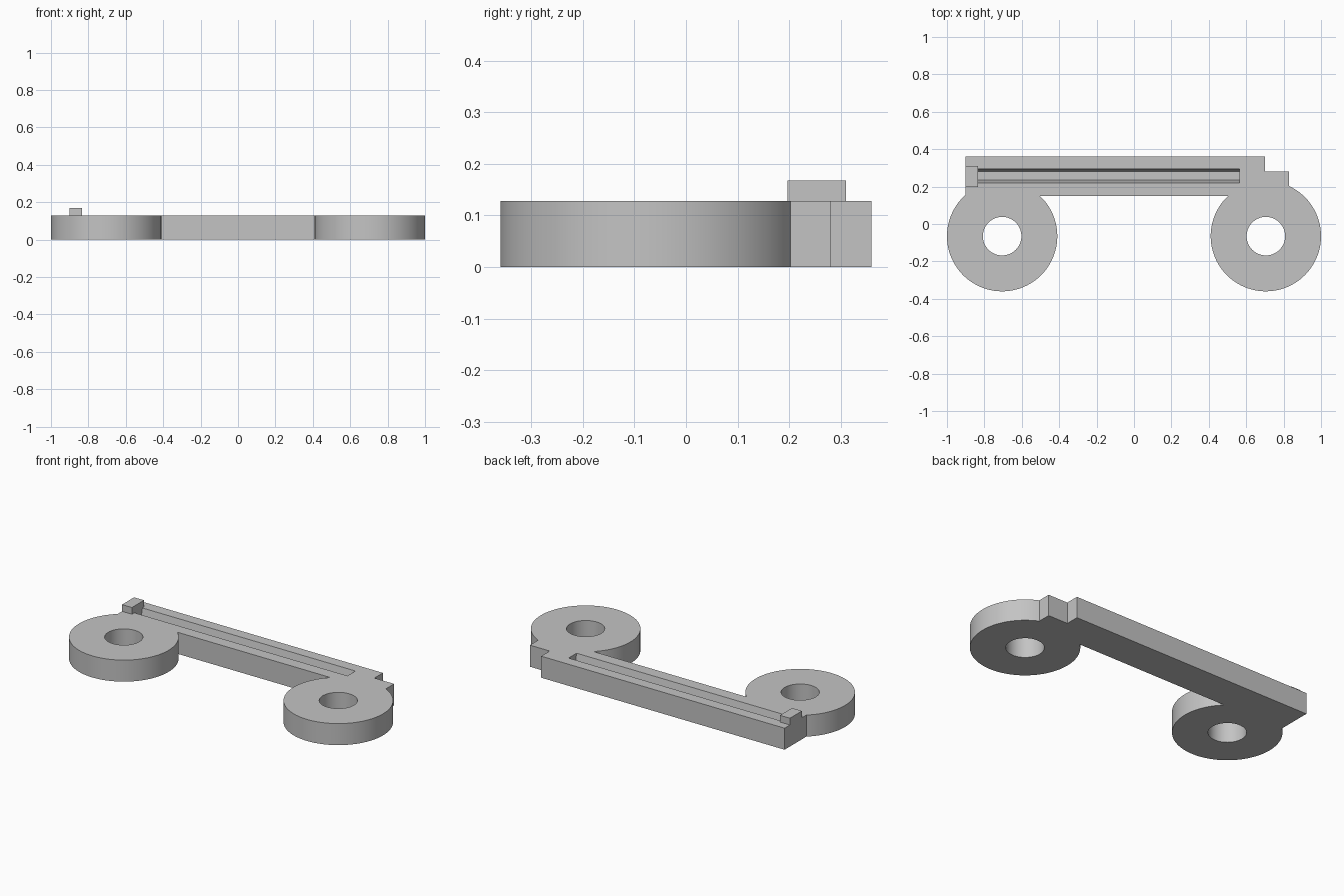
import bpy, bmesh
from math import acos, asin, pi, cos, sin, radians
from mathutils import Vector

cube = bpy.data.objects.get("Cube")
if cube:
    bpy.data.objects.remove(cube, do_unlink=True)

THICK = 0.128                          # plate thickness
DISC_X, DISC_Y, DISC_R, HOLE_R = 0.705, -0.065, 0.295, 0.103

grey = bpy.data.materials.new("plain_grey")
grey.use_nodes = True
colour = (0.55, 0.55, 0.55, 1)
grey.diffuse_color = colour
grey.node_tree.nodes["Principled BSDF"].inputs["Base Color"].default_value = colour


def prism(name, profile, sweep):
    """Extrude a closed 3D profile along a vector."""
    bm = bmesh.new()
    face = bm.faces.new([bm.verts.new(p) for p in profile])
    swept = bmesh.ops.extrude_face_region(bm, geom=[face])["geom"]
    bmesh.ops.translate(bm, vec=Vector(sweep),
                        verts=[g for g in swept if isinstance(g, bmesh.types.BMVert)])
    bmesh.ops.recalc_face_normals(bm, faces=bm.faces)
    mesh = bpy.data.meshes.new(name)
    bm.to_mesh(mesh)
    bm.free()
    mesh.materials.append(grey)
    obj = bpy.data.objects.new(name, mesh)
    bpy.context.collection.objects.link(obj)
    return obj


def arc(cx, radius, start, end, steps):
    angles = [start + (end - start) * i / steps for i in range(steps + 1)]
    return [(cx + radius * cos(a), DISC_Y + radius * sin(a), 0) for a in angles]


def select_only(obj):
    bpy.ops.object.select_all(action='DESELECT')
    obj.select_set(True)
    bpy.context.view_layer.objects.active = obj


def cut(target, cutter):
    cutter.hide_render = True
    select_only(target)
    mod = target.modifiers.new("cut", 'BOOLEAN')
    mod.operation, mod.solver, mod.object = 'DIFFERENCE', 'EXACT', cutter
    bpy.ops.object.modifier_apply(modifier=mod.name)
    bpy.data.objects.remove(cutter, do_unlink=True)


# Plate: two round lobes joined by a bar, with a stepped corner
inner = asin((0.15 - DISC_Y) / DISC_R)
right_outer = acos((0.83 - DISC_X) / DISC_R)
left_outer = acos((0.9 - DISC_X) / DISC_R)
outline = arc(DISC_X, DISC_R, right_outer, inner - pi, 1)[:1]
outline = arc(DISC_X, DISC_R, right_outer, -pi - inner, 72)
outline += arc(-DISC_X, DISC_R, inner, -pi - left_outer, 72)
outline += [(-0.9, 0.36, 0), (0.7, 0.36, 0), (0.7, 0.28, 0), (0.83, 0.28, 0)]
plate = prism("plate", outline, (0, 0, THICK))

# Round through holes in both lobes
for side in (-1, 1):
    ring = arc(side * DISC_X, HOLE_R, 0, 2 * pi, 64)[:-1]
    ring = [(x, y, -0.1) for x, y, z in ring]
    cut(plate, prism("hole_cutter", ring, (0, 0, 0.4)))

# Long groove with sloping sides
depth = 0.07
top, low = THICK + depth, THICK - depth
groove = [(-0.835, y, z) for y, z in
          ((0.205, top), (0.235, low), (0.28, low), (0.31, top))]
cut(plate, prism("groove_cutter", groove, (1.4, 0, 0)))
select_only(plate)
bpy.ops.object.shade_smooth_by_angle(angle=radians(25))

# Small raised stop at the end of the groove
prism("end_stop", [(-0.9, 0.197, THICK), (-0.835, 0.197, THICK),
                   (-0.835, 0.31, THICK), (-0.9, 0.31, THICK)], (0, 0, 0.04))
